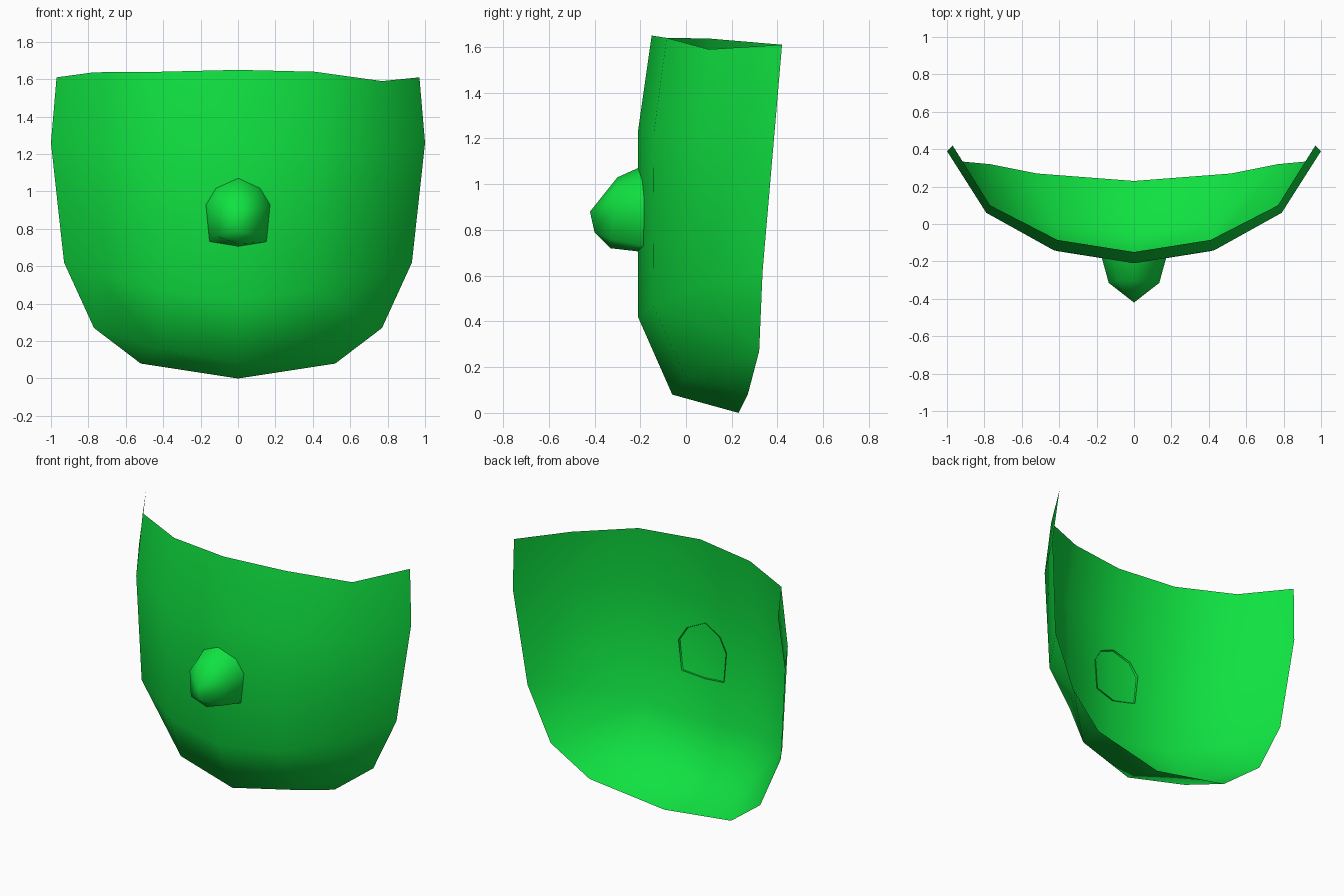
import bpy, bmesh

if "Cube" in bpy.data.objects:
    bpy.data.objects.remove(bpy.data.objects["Cube"])

green = bpy.data.materials.new("bright green")
green.diffuse_color = (0.005, 0.76, 0.053, 1)
green.use_nodes = True
green.node_tree.nodes["Principled BSDF"].inputs["Base Color"].default_value = green.diffuse_color


def make_object(name, bm):
    for f in bm.faces:
        f.smooth = True
    me = bpy.data.meshes.new(name)
    bm.to_mesh(me)
    bm.free()
    me.materials.append(green)
    ob = bpy.data.objects.new(name, me)
    bpy.context.collection.objects.link(ob)
    return ob


def mirrored_row(bm, half):
    """Full left-to-right row from a half row that starts on x = 0."""
    pts = [(-x, y, z) for x, y, z in reversed(half[1:])] + list(half)
    return [bm.verts.new(p) for p in pts]


# Curved mask shell: rows from the top edge down, right half only
shell_rows = [
    [(0, -.15, 1.65), (.41, -.085, 1.64), (.77, .10, 1.59), (.97, .42, 1.61)],
    [(0, -.21, 1.23), (.43, -.14, 1.23), (.79, .06, 1.23), (1.0, .39, 1.26)],
    [(0, -.21, .42), (.41, -.145, .47), (.75, .06, .55), (.93, .335, .62)],
    [(0, -.06, .08), (.42, 0, .155), (.77, .32, .27)],
    [(0, .23, 0), (.52, .27, .08)],
]
bm = bmesh.new()
rows = [mirrored_row(bm, r) for r in shell_rows]
rows[0][1].co.z = 1.637  # uneven top edge on the left
for a, b in zip(rows, rows[1:]):
    o = (len(a) - len(b)) // 2
    for i in range(len(b) - 1):
        bm.faces.new((a[i + o], b[i], b[i + 1], a[i + o + 1]))
    if o:  # corner triangles where a row gets shorter
        bm.faces.new((a[0], b[0], a[1]))
        bm.faces.new((a[-2], b[-1], a[-1]))
make_object("mask_shell", bm)

# Nose: rings from the shell out to a two-point tip ridge
nose_rings = [
    [(0, -.20, 1.075), (.12, -.18, 1.02), (.175, -.17, .93), (.155, -.175, .73), (0, -.20, .705)],
    [(0, -.30, 1.03), (.09, -.305, .99), (.135, -.315, .92), (.115, -.33, .76), (0, -.33, .72)],
]
bm = bmesh.new()
rings = []
for half in nose_rings:
    loop = half + [(-x, y, z) for x, y, z in reversed(half[1:-1])]
    rings.append([bm.verts.new(p) for p in loop])
base, mid = rings
for i in range(8):
    j = (i + 1) % 8
    bm.faces.new((base[i], base[j], mid[j], mid[i]))
tip = bm.verts.new((0, -.42, .88))
low = bm.verts.new((0, -.40, .79))
for i in (0, 1, 6, 7):
    bm.faces.new((mid[i], mid[(i + 1) % 8], tip))
bm.faces.new((mid[2], mid[3], low, tip))
bm.faces.new((mid[5], mid[6], tip, low))
bm.faces.new((mid[3], mid[4], low))
bm.faces.new((mid[4], mid[5], low))
bmesh.ops.recalc_face_normals(bm, faces=bm.faces)
make_object("nose", bm)
